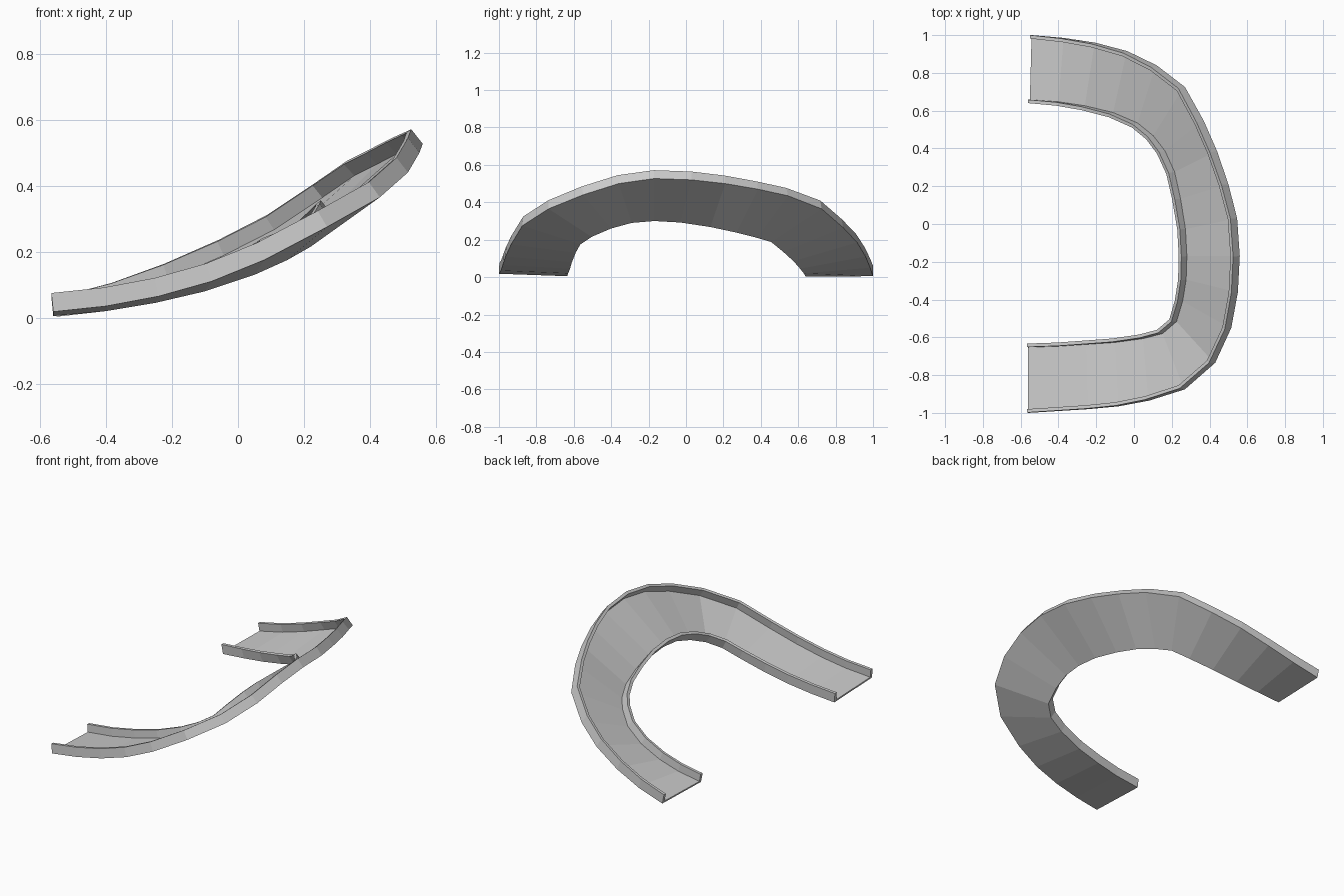
import bpy
import bmesh
from mathutils import Vector

default_cube = bpy.data.objects.get("Cube")
if default_cube:
    bpy.data.objects.remove(default_cube, do_unlink=True)

WALL_HEIGHT = 0.057
WALL_THICKNESS = 0.018
FLOOR_THICKNESS = 0.01

# Underside edges of the banked curve, from the front end round to the back end
OUTER_EDGE = [
    (-.56, -1, .018), (-.4, -.99, .035), (-.24, -.98, .065), (-.08, -.965, .11),
    (.08, -.935, .175), (.27, -.875, .275), (.43, -.735, .365), (.515, -.55, .44),
    (.55, -.36, .5), (.56, -.17, .527), (.546, .03, .52), (.5, .21, .5),
    (.44, .385, .47), (.37, .545, .435), (.27, .725, .365), (.12, .84, .265),
    (-.035, .915, .185), (-.205, .96, .11), (-.37, .985, .05), (-.54, 1, .005),
]
INNER_EDGE = [
    (-.56, -.635, .005), (-.4, -.63, .02), (-.25, -.62, .045), (-.1, -.61, .08),
    (.05, -.59, .13), (.15, -.565, .175), (.22, -.505, .215), (.25, -.4, .26),
    (.268, -.29, .29), (.272, -.17, .3), (.265, -.03, .292), (.24, .13, .268),
    (.21, .27, .238), (.16, .38, .21), (.1, .455, .188), (.02, .52, .135),
    (-.11, .575, .085), (-.26, .61, .045), (-.4, .63, .02), (-.55, .64, .003),
]


def make_material(name, colour):
    material = bpy.data.materials.new(name)
    material.use_nodes = True
    material.diffuse_color = colour
    material.node_tree.nodes["Principled BSDF"].inputs["Base Color"].default_value = colour
    return material


def channel_profile(width):
    """Closed U-shaped outline as (across, height) pairs."""
    far = width - WALL_THICKNESS
    return [
        (0, 0), (width, 0),
        (width, WALL_HEIGHT), (far, WALL_HEIGHT),
        (far, FLOOR_THICKNESS), (WALL_THICKNESS, FLOOR_THICKNESS),
        (WALL_THICKNESS, WALL_HEIGHT), (0, WALL_HEIGHT),
    ]


def build_track(name, outer_edge, inner_edge, material):
    outer = [Vector(p) for p in outer_edge]
    inner = [Vector(p) for p in inner_edge]
    middle = [(a + b) / 2 for a, b in zip(outer, inner)]
    last = len(middle) - 1
    bm = bmesh.new()
    rings = []

    # One banked channel section at each station
    for i, start in enumerate(inner):
        across = outer[i] - start
        width = across.length
        across.normalize()
        tangent = middle[min(i + 1, last)] - middle[max(i - 1, 0)]
        up = across.cross(tangent).normalized()
        rings.append([bm.verts.new(start + across * a + up * h)
                      for a, h in channel_profile(width)])

    # Skin between neighbouring sections
    for ring, following in zip(rings, rings[1:]):
        for j in range(len(ring)):
            k = (j + 1) % len(ring)
            bm.faces.new((ring[j], ring[k], following[k], following[j]))

    # Close both ends
    bm.faces.new(rings[0])
    bm.faces.new(rings[-1])
    bmesh.ops.recalc_face_normals(bm, faces=bm.faces)

    mesh = bpy.data.meshes.new(name)
    bm.to_mesh(mesh)
    bm.free()
    mesh.materials.append(material)
    track = bpy.data.objects.new(name, mesh)
    bpy.context.collection.objects.link(track)
    return track


grey = make_material("light_grey", (0.6, 0.6, 0.6, 1))
build_track("banked_track_curve", OUTER_EDGE, INNER_EDGE, grey)
